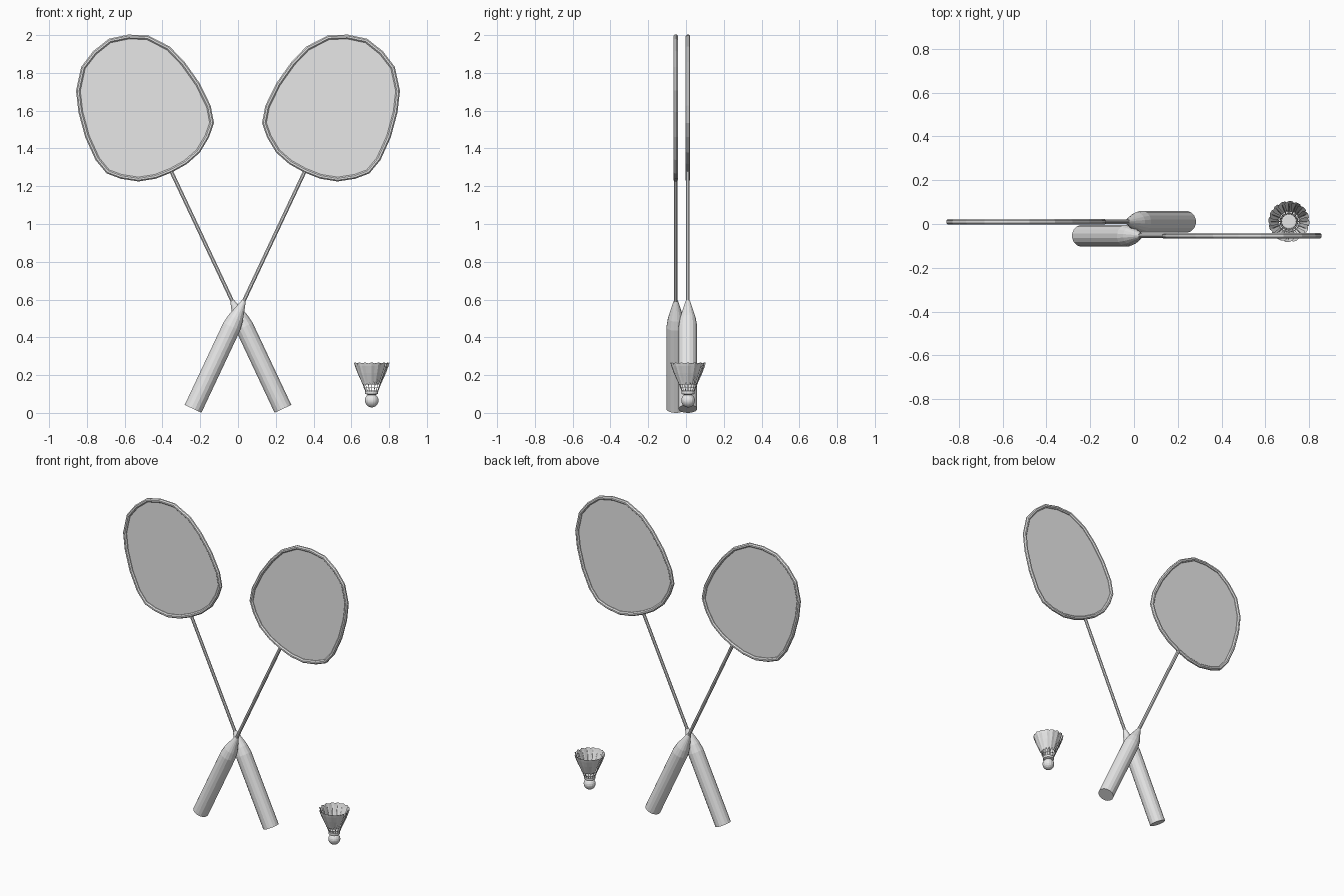
import bpy, bmesh, math
from mathutils import Vector

if "Cube" in bpy.data.objects:
    bpy.data.objects.remove(bpy.data.objects["Cube"])

mat = bpy.data.materials.new("plain_light_grey")
mat.diffuse_color = (0.8, 0.8, 0.8, 1)
mat.use_nodes = True
mat.node_tree.nodes["Principled BSDF"].inputs["Base Color"].default_value = mat.diffuse_color

ANG = math.radians(25.2)
SA, CA = math.sin(ANG), math.cos(ANG)


def finish(name, bm, closed=True):
    if closed:
        bmesh.ops.recalc_face_normals(bm, faces=bm.faces[:])
    me = bpy.data.meshes.new(name)
    bm.to_mesh(me)
    bm.free()
    me.materials.append(mat)
    ob = bpy.data.objects.new(name, me)
    bpy.context.collection.objects.link(ob)
    return ob


def loft(bm, rings, loop=False, caps=True):
    """Skin a list of equal-sized point rings."""
    vs = [[bm.verts.new(p) for p in r] for r in rings]
    n, m = len(rings), len(rings[0])
    for i in range(n if loop else n - 1):
        a, b = vs[i], vs[(i + 1) % n]
        for j in range(m):
            k = (j + 1) % m
            bm.faces.new((a[j], a[k], b[k], b[j]))
    if caps and not loop:
        bm.faces.new(vs[0])
        bm.faces.new(vs[-1])


def lathe(bm, prof, sides, place):
    """prof: (height, radius); place maps (across, height, depth) to world."""
    rings = []
    for h, r in prof:
        rings.append([place(r * math.cos(2 * math.pi * (j + .5) / sides), h,
                            r * math.sin(2 * math.pi * (j + .5) / sides))
                      for j in range(sides)])
    loft(bm, rings)


# Half outline of the racket head: (along axis, across)
HALF = [(.392, 0), (.368, .103), (.32, .196), (.217, .275), (.108, .312),
        (-.026, .336), (-.159, .338), (-.249, .315), (-.307, .259),
        (-.36, .18), (-.386, .09), (-.392, 0)]
OUTLINE = HALF + [(u, -v) for u, v in HALF[-2:0:-1]]
HEAD_T, TUBE = 1.774, 0.0125


def racket(tag, s, yc):
    def place(v, t, d):
        return Vector((s * (-.238 + SA * t + CA * v), yc + d, .0215 + CA * t - SA * v))

    # grip with tapered top
    bm = bmesh.new()
    lathe(bm, [(0, .05), (.48, .05), (.53, .042), (.63, .012)], 16, place)
    finish(tag + "_handle", bm)
    # thin shaft
    bm = bmesh.new()
    lathe(bm, [(.61, .0105), (1.40, .0105)], 8, place)
    finish(tag + "_shaft", bm)
    # head frame: tube swept round the outline
    bm = bmesh.new()
    rings, centre = [], []
    n = len(OUTLINE)
    for i, (u, v) in enumerate(OUTLINE):
        a, b = Vector(OUTLINE[i - 1]), Vector(OUTLINE[(i + 1) % n])
        tan = (b - a).normalized()
        out = Vector((-tan.y, tan.x))
        if out.dot(Vector((u, v))) < 0:
            out = -out
        c = Vector((u, v)) - out * TUBE
        centre.append(c)
        ring = []
        for j in range(8):
            w = 2 * math.pi * (j + .5) / 8
            p = c + out * TUBE * math.cos(w)
            ring.append(place(p.y, HEAD_T + p.x, TUBE * 1.05 * math.sin(w)))
        rings.append(ring)
    loft(bm, rings, loop=True)
    finish(tag + "_head_frame", bm)
    # string bed: one flat sheet
    bm = bmesh.new()
    f = bm.faces.new([bm.verts.new(place(c.y, HEAD_T + c.x, 0)) for c in centre])
    f.normal_update()
    if f.normal.y > 0:
        f.normal_flip()
    finish(tag + "_strings", bm, closed=False)


racket("front_racket", 1, -.054)
racket("back_racket", -1, .010)

# ---- shuttlecock ----
CX, CY, N = .708, .011, 16


def stand(x, h, d):
    return Vector((CX + x, CY + d, h))


# rounded cork with collar
bm = bmesh.new()
prof = [(.066 - .037 * math.cos(a), max(.002, .037 * math.sin(a)))
        for a in [math.pi * i / 10 for i in range(9)]]
lathe(bm, prof + [(.099, .03), (.101, .035), (.116, .035), (.118, .028)], 16, stand)
finish("shuttle_cork", bm)


def skirt_radius(z):
    return .032 + (z - .11) * .37


# quills
bm = bmesh.new()
for i in range(N):
    a = 2 * math.pi * i / N
    rad, tan = Vector((math.cos(a), math.sin(a), 0)), Vector((-math.sin(a), math.cos(a), 0))
    rings = []
    for z, w in ((.11, .0022), (.25, .001)):
        c = Vector((CX, CY, z)) + rad * (skirt_radius(z) - .001)
        rings.append([c + rad * w, c + tan * w, c - rad * w, c - tan * w])
    loft(bm, rings)
finish("shuttle_quills", bm)

# binding threads
bm = bmesh.new()
for z in (.133, .152):
    rings = []
    for i in range(N):
        a = 2 * math.pi * i / N
        rad = Vector((math.cos(a), math.sin(a), 0))
        c = Vector((CX, CY, z)) + rad * skirt_radius(z)
        rings.append([c + rad * .002, c + Vector((0, 0, .002)),
                      c - rad * .002, c - Vector((0, 0, .002))])
    loft(bm, rings, loop=True)
finish("shuttle_threads", bm)

# feathers: curved vanes, each slightly twisted over its neighbour
bm = bmesh.new()
ROWS = [(.15, .006), (.165, .011), (.21, .0165), (.247, .0205), (.262, .0185)]
for i in range(N):
    a = 2 * math.pi * i / N
    rad, tan = Vector((math.cos(a), math.sin(a), 0)), Vector((-math.sin(a), math.cos(a), 0))
    prev = None
    for z, w in ROWS:
        row = []
        for k in (-1, 0, 1):
            top = .005 if (k == 0 and z > .26) else 0
            r = skirt_radius(z) + (.006 if z > .2 else .002) * (1 - abs(k)) - .004 * k * w / .02
            row.append(bm.verts.new(Vector((CX, CY, z + top)) + rad * r + tan * w * k))
        if prev:
            for k in (0, 1):
                bm.faces.new((prev[k], prev[k + 1], row[k + 1], row[k]))
        prev = row
finish("shuttle_feathers", bm, closed=False)
